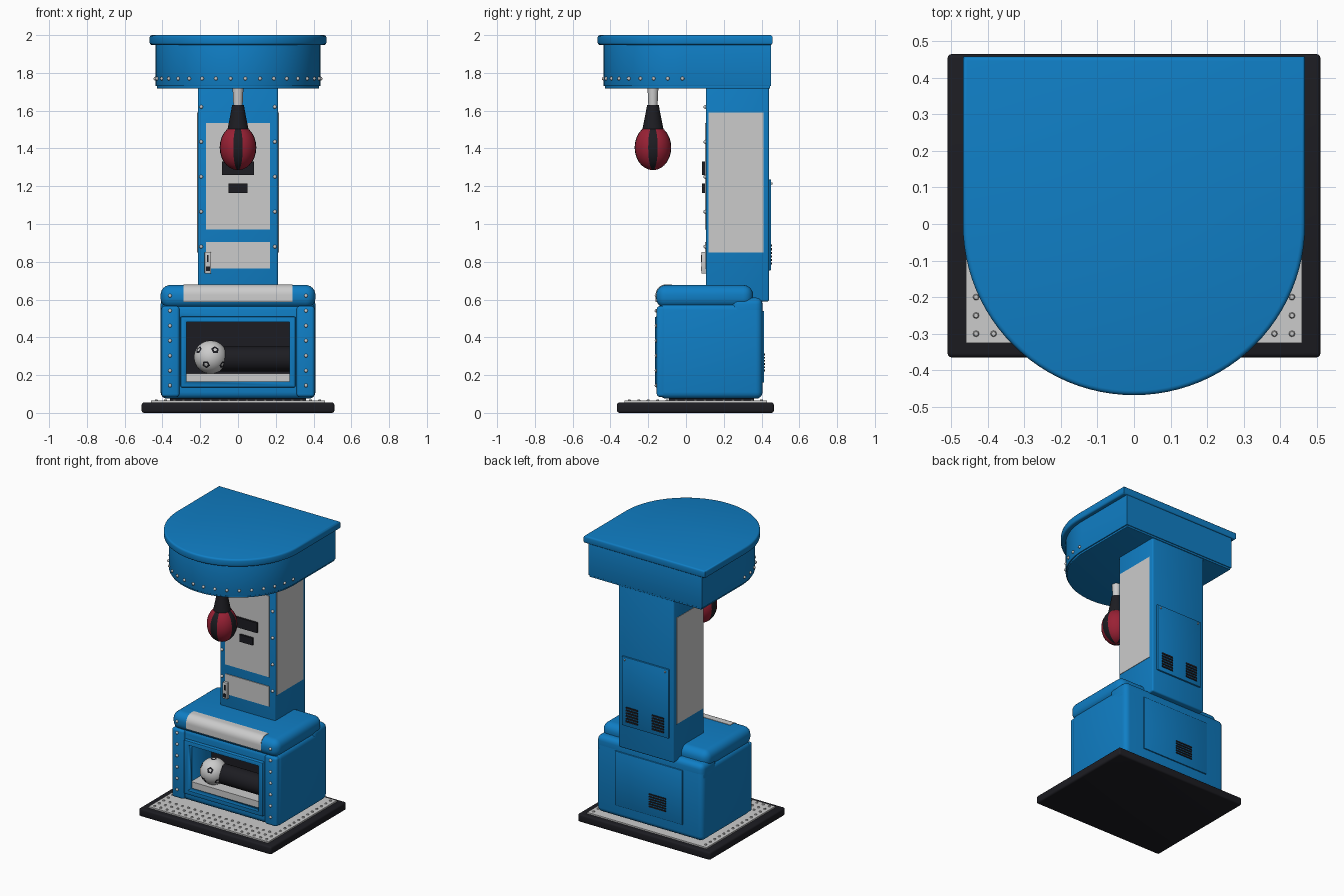
import bpy, bmesh
from math import sin, cos, pi, radians
from mathutils import Vector, Matrix

if "Cube" in bpy.data.objects:
    bpy.data.objects.remove(bpy.data.objects["Cube"])

def mat(name, c):
    m = bpy.data.materials.new(name)
    m.diffuse_color = (*c, 1)
    m.use_nodes = True
    m.node_tree.nodes["Principled BSDF"].inputs["Base Color"].default_value = m.diffuse_color
    return m

BLUE = mat("blue_paint", (0.005, 0.21, 0.56))
BLACK = mat("black_rubber", (0.012, 0.012, 0.016))
RED = mat("red_leather", (0.32, 0.015, 0.035))
WHITE = mat("white_leather", (0.85, 0.85, 0.83))

def finish(name, bm, *mats):
    bmesh.ops.recalc_face_normals(bm, faces=bm.faces)
    me = bpy.data.meshes.new(name)
    bm.to_mesh(me)
    bm.free()
    ob = bpy.data.objects.new(name, me)
    bpy.context.collection.objects.link(ob)
    for m in mats:
        if m:
            me.materials.append(m)
    bpy.ops.object.select_all(action='DESELECT')
    ob.select_set(True)
    bpy.context.view_layer.objects.active = ob
    bpy.ops.object.shade_smooth_by_angle(angle=radians(35))
    return ob

def add_box(bm, x, y, z):
    size = Matrix.Diagonal((x[1] - x[0], y[1] - y[0], z[1] - z[0], 1))
    mid = Matrix.Translation((sum(x) / 2, sum(y) / 2, sum(z) / 2))
    bmesh.ops.create_cube(bm, size=1, matrix=mid @ size)

def boxes(name, items, m=None, bevel=0, seg=3):
    bm = bmesh.new()
    for b in items:
        add_box(bm, *b)
    if bevel:
        bmesh.ops.bevel(bm, geom=bm.edges[:], offset=bevel, segments=seg,
                        profile=0.5, affect='EDGES', clamp_overlap=True)
    return finish(name, bm, m)

def box(name, x, y, z, m=None, bevel=0, seg=3):
    return boxes(name, [(x, y, z)], m, bevel, seg)

def rivets(name, points, r=0.01):
    bm = bmesh.new()
    for p in points:
        bmesh.ops.create_uvsphere(bm, u_segments=10, v_segments=6, radius=r,
                                  matrix=Matrix.Translation(p))
    return finish(name, bm)

def cut(ob, x, y, z):
    c = box("cutter", x, y, z)
    c.hide_render = True
    md = ob.modifiers.new("cut", 'BOOLEAN')
    md.object, md.operation, md.solver = c, 'DIFFERENCE', 'EXACT'
    bpy.context.view_layer.objects.active = ob
    bpy.ops.object.modifier_apply(modifier=md.name)
    bpy.data.objects.remove(c)

def lathe(name, prof, center, n, m):
    bm = bmesh.new()
    rings = [[bm.verts.new((center[0] + r * cos(2 * pi * i / n),
                            center[1] + r * sin(2 * pi * i / n), z)) for i in range(n)]
             for r, z in prof]
    for a, b in zip(rings, rings[1:]):
        for i in range(n):
            bm.faces.new((a[i], a[(i + 1) % n], b[(i + 1) % n], b[i]))
    bm.faces.new(rings[0])
    bm.faces.new(rings[-1])
    return finish(name, bm, m)

# Floor platform with studded tread plate
box("platform", (-.51, .51), (-.365, .465), (0, .055), BLACK, .012)
box("tread_plate", (-.46, .46), (-.325, .43), (.05, .065))
bm = bmesh.new()
for i in range(19):
    for j in range(15):
        x, y = -.432 + i * .048, -.3 + j * .05
        if abs(x) > .4 or y < -.15:
            bmesh.ops.create_cone(bm, cap_ends=True, segments=8, radius1=.009, radius2=.006,
                                  depth=.008, matrix=Matrix.Translation((x, y, .068)))
finish("tread_studs", bm)

# Lower cabinet, hollowed for the ball
cab = box("cabinet", (-.41, .41), (-.14, .405), (.075, .58), BLUE, .035, 4)
strips = [box("corner_strip", tuple(sorted((s * .31, s * .405))), (-.155, -.1), (.085, .565),
              BLUE, .015) for s in (-1, 1)]
cut(cab, (-.28, .28), (-.3, .12), (.16, .49))
box("plinth", (-.36, .36), (-.09, .36), (.06, .1), BLACK)
box("cabinet_rear_top", (-.41, .41), (.24, .405), (.48, .61), BLUE, .035, 4)
box("cabinet_cushion_top", (-.41, .41), (-.158, .355), (.555, .677), BLUE, .052, 6)
frame = box("opening_frame", (-.305, .305), (-.165, -.12), (.135, .51), BLUE, .008, 2)
cut(frame, (-.272, .272), (-.3, .2), (.165, .482))
boxes("opening_lining", [((-.28, .28), (.108, .12), (.16, .49)),
                         ((-.28, .28), (-.11, .12), (.482, .49))], BLACK)
box("opening_floor", (-.279, .279), (-.118, .11), (.161, .208))

# Curved grey strip over the cushion edge
arc = [(-.161, .588)] + [(-.106 - .055 * cos(a), .625 + .055 * sin(a))
                         for a in [pi / 2 * k / 8 for k in range(9)]] + [(-.075, .68)]
arc += [(-.075, .66), (-.12, .64), (-.14, .588)]
bm = bmesh.new()
f = bm.faces.new([bm.verts.new((-.288, y, z)) for y, z in arc])
ext = bmesh.ops.extrude_face_region(bm, geom=[f])
bmesh.ops.translate(bm, vec=(.576, 0, 0),
                    verts=[v for v in ext['geom'] if isinstance(v, bmesh.types.BMVert)])
finish("cushion_strip", bm)

# Kick ball with pentagon outlines, and its padded arm
bm = bmesh.new()
bmesh.ops.create_icosphere(bm, subdivisions=4, radius=.088,
                           matrix=Matrix.Translation((-.145, -.06, .295)))
for v in [v for v in bm.verts if len(v.link_edges) == 5]:
    inner = set(v.link_faces)
    for w in {w for f in inner for w in f.verts}:
        for f in w.link_faces:
            if f not in inner:
                f.material_index = 1
finish("kick_ball", bm, WHITE, BLACK)
bm = bmesh.new()
bmesh.ops.create_cone(bm, cap_ends=True, segments=32, radius1=.066, radius2=.066, depth=.38,
                      matrix=Matrix.Translation((.09, -.04, .285)) @ Matrix.Rotation(pi / 2, 4, 'Y'))
finish("ball_arm", bm, BLACK)

# Column with grey front and side panels
box("column", (-.213, .213), (.105, .44), (.59, 1.74), BLUE, .01)
boxes("column_front_panels", [((-.17, .17), (.1, .12), (.97, 1.535)),
                              ((-.17, .17), (.1, .12), (.765, .905))])
boxes("column_side_panels", [((-.216, -.2), (.118, .41), (.85, 1.59)),
                             ((.2, .216), (.118, .41), (.85, 1.59))])
boxes("displays", [((-.085, .085), (.086, .102), (1.26, 1.33)),
                   ((-.05, .05), (.086, .102), (1.165, 1.215))], BLACK)
box("coin_plate", (-.177, -.142), (.082, .11), (.738, .852), None, .004, 2)
boxes("coin_slots", [((-.164, -.155), (.079, .09), (.80, .835)),
                     ((-.17, -.149), (.079, .09), (.75, .775))], BLACK)

# Rear service doors, louvres and locks
box("upper_rear_door", (-.18, .18), (.43, .451), (.755, 1.235), BLUE, .004, 2)
box("lower_rear_door", (-.26, .26), (.395, .413), (.16, .54), BLUE, .004, 2)
boxes("upper_louvres", [((cx - .045, cx + .045), (.445, .456), (z, z + .011))
                        for cx in (-.1, .1) for z in [.785 + .019 * k for k in range(6)]], BLACK)
boxes("lower_louvres", [((-.135, -.005), (.405, .418), (z, z + .009))
                        for z in [.22 + .017 * k for k in range(6)]], BLACK)
rivets("door_locks", [(-.155, .453, 1.215), (.155, .453, 1.215)], .006)

# Half-round head
def d_shape(name, r, back, z0, z1, bevel):
    bm = bmesh.new()
    pts = [(r, back)] + [(r * cos(a), -r * sin(a)) for a in [pi * k / 48 for k in range(49)]]
    pts.append((-r, back))
    f = bm.faces.new([bm.verts.new((x, y, z0)) for x, y in pts])
    ext = bmesh.ops.extrude_face_region(bm, geom=[f])
    bmesh.ops.translate(bm, vec=(0, 0, z1 - z0),
                        verts=[v for v in ext['geom'] if isinstance(v, bmesh.types.BMVert)])
    rim = [e for e in bm.edges if abs(e.verts[0].co.z - e.verts[1].co.z) < 1e-5]
    bmesh.ops.bevel(bm, geom=rim, offset=bevel, segments=3, profile=.5, affect='EDGES')
    finish(name, bm, BLUE)

d_shape("head_body", .437, .45, 1.73, 1.96, .003)
d_shape("head_bottom_lip", .43, .445, 1.717, 1.74, .004)
d_shape("head_top_rim", .468, .458, 1.948, 2.0, .012)

# Rivets
rivets("head_rivets", [(.438 * sin(a), -.438 * cos(a), 1.77)
                       for a in [radians(10.3 * (k - 8.5)) for k in range(18)]])
rivets("column_rivets", [(s * .195, .102, .88 + .185 * k) for s in (-1, 1) for k in range(5)])
rivets("cabinet_rivets", [(s * .36, -.156, .145 + .079 * k) for s in (-1, 1) for k in range(6)]
       + [(s * .36, -.156, .62) for s in (-1, 1)])

# Punching bag hanging from the head
C = (0, -.175)
lathe("bag_rod", [(.024, 1.62), (.029, 1.725)], C, 20, None)
lathe("bag_neck", [(.058, 1.49), (.052, 1.52), (.04, 1.58), (.031, 1.63)], C, 24, BLACK)
bm = bmesh.new()
bmesh.ops.create_uvsphere(bm, u_segments=24, v_segments=14, radius=1)
for f in bm.faces:
    c = f.calc_center_median()
    side = min(abs(c.x), abs(c.y)) / max(abs(c.x), abs(c.y))
    f.material_index = 1 if side < .26 else 0
bmesh.ops.transform(bm, verts=bm.verts, matrix=Matrix.Translation((*C, 1.405))
                    @ Matrix.Diagonal((.097, .097, .12, 1)))
finish("punching_bag", bm, RED, BLACK)
